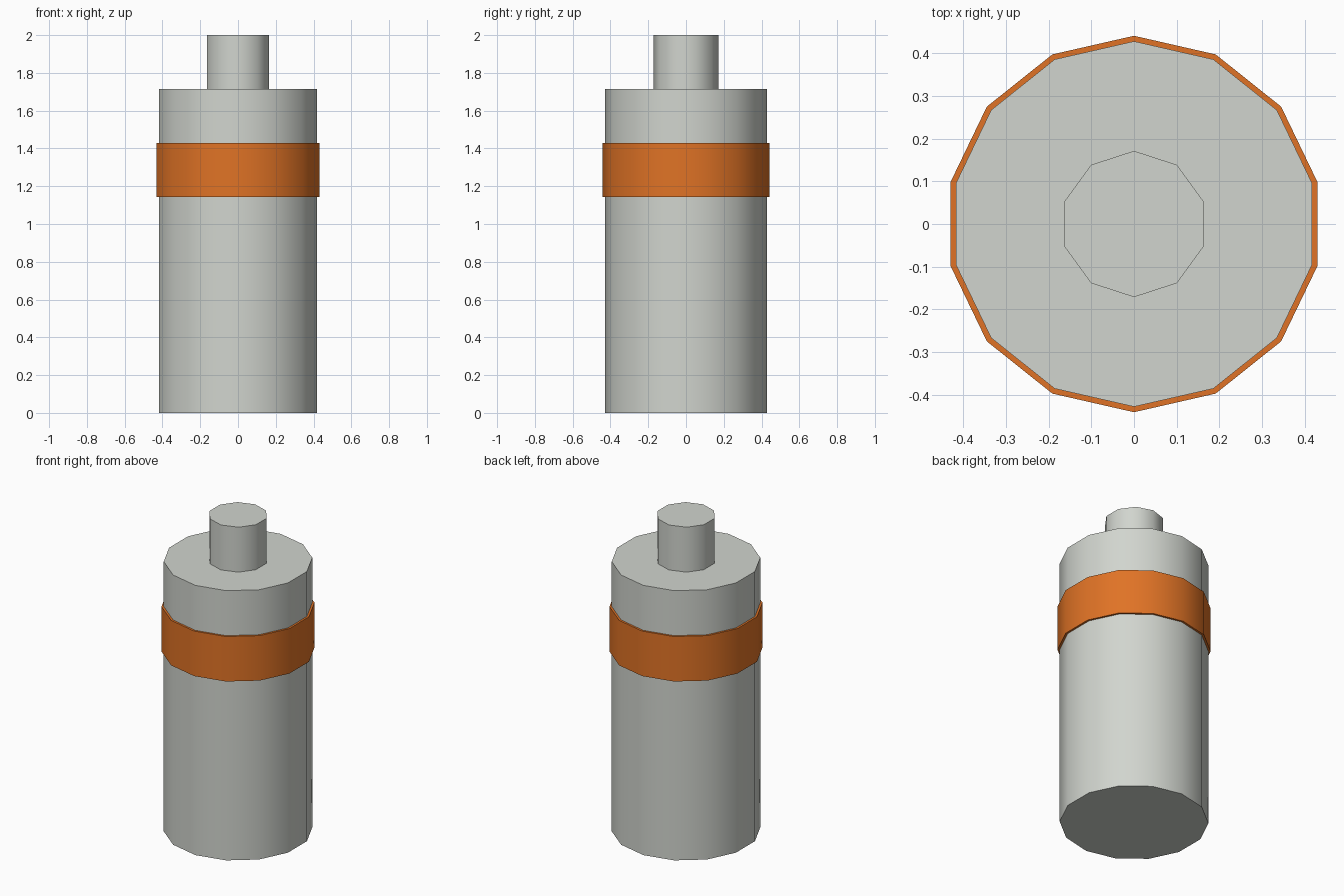
import bpy
import math

if "Cube" in bpy.data.objects:
    bpy.data.objects.remove(bpy.data.objects["Cube"])


def material(name, rgb):
    mat = bpy.data.materials.new(name)
    mat.diffuse_color = (*rgb, 1.0)
    mat.use_nodes = True
    mat.node_tree.nodes["Principled BSDF"].inputs["Base Color"].default_value = mat.diffuse_color
    return mat


grey = material("light_grey", (0.64, 0.665, 0.62))
orange = material("orange", (0.745, 0.171, 0.019))

UNIT = 2 / 7  # all heights are multiples of this step


def cylinder(name, sides, radius, bottom, top, mat):
    """Upright prism with a corner on the y axis, smooth sides and sharp rims."""
    bpy.ops.mesh.primitive_cylinder_add(
        vertices=sides, radius=radius, depth=top - bottom,
        location=(0, 0, (bottom + top) / 2))
    obj = bpy.context.object
    obj.name = name
    obj.data.materials.append(mat)
    bpy.ops.object.shade_smooth_by_angle(angle=math.radians(45))
    return obj


# Main canister
cylinder("canister_body", 14, 1.5 * UNIT, 0, 6 * UNIT, grey)

# Coloured band wrapped around the upper body
cylinder("band", 14, 1.545 * UNIT, 4 * UNIT, 5 * UNIT, orange)

# Narrow neck on top
cylinder("neck", 10, 0.6 * UNIT, 6 * UNIT, 7 * UNIT, grey)
